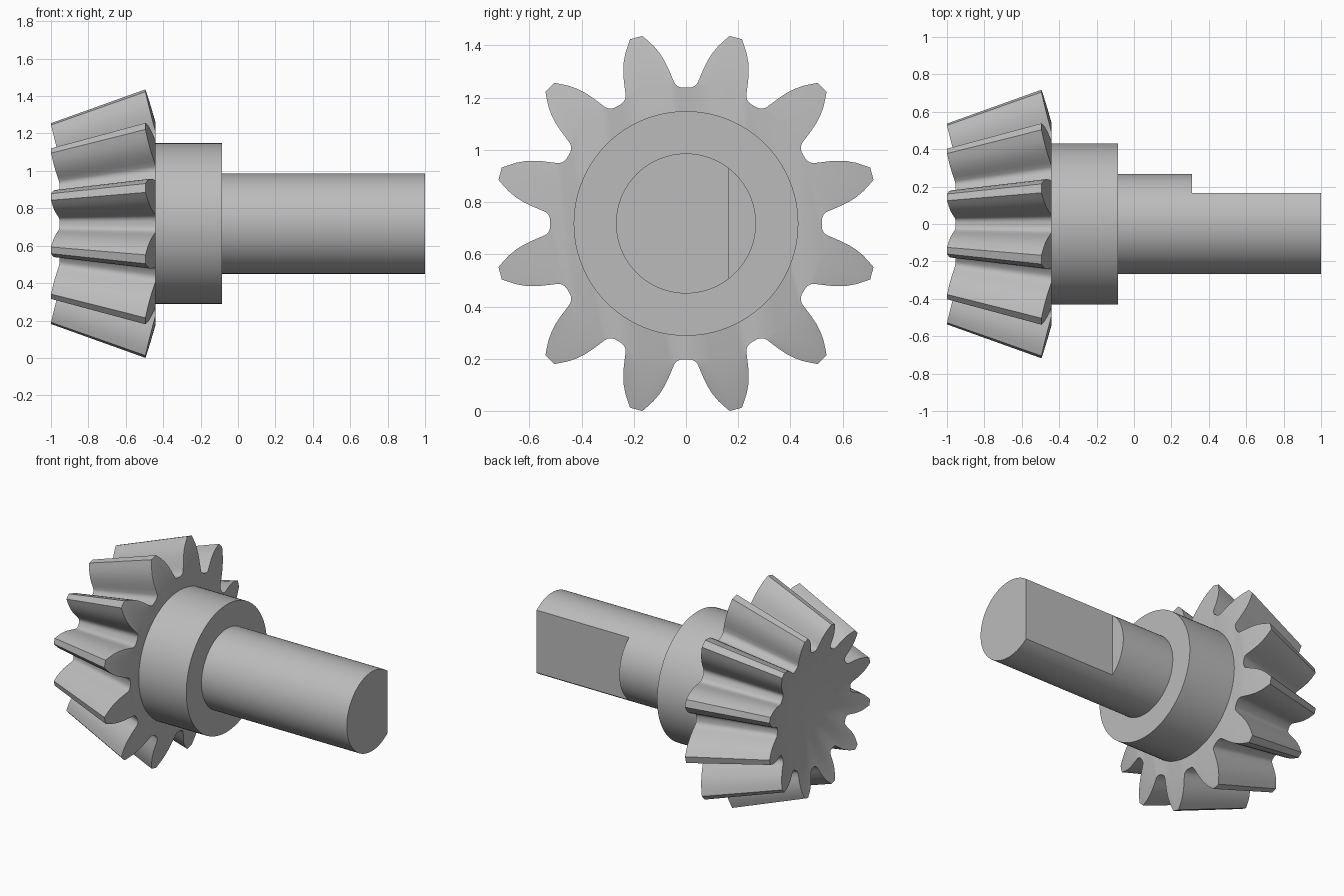
import bpy
import bmesh
from math import sin, cos, acos, radians, pi

if "Cube" in bpy.data.objects:
    bpy.data.objects.remove(bpy.data.objects["Cube"], do_unlink=True)

AXIS_Z = 0.718
TEETH = 12

steel = bpy.data.materials.new("grey steel")
steel.use_nodes = True
steel.diffuse_color = (0.5, 0.5, 0.5, 1)
steel.node_tree.nodes["Principled BSDF"].inputs["Base Color"].default_value = (0.5, 0.5, 0.5, 1)


def loft(name, rings):
    """Skin matching rings of (x, y, z) points; a one-point ring closes to a tip."""
    bm = bmesh.new()
    loops = [[bm.verts.new((x, y, z + AXIS_Z)) for x, y, z in ring] for ring in rings]
    for a, b in zip(loops, loops[1:]):
        n = max(len(a), len(b))
        for i in range(n):
            j = (i + 1) % n
            if len(a) == 1:
                bm.faces.new((a[0], b[i], b[j]))
            else:
                bm.faces.new((a[i], a[j], b[j], b[i]))
    for end in (loops[0], loops[-1]):
        if len(end) > 1:
            bm.faces.new(end)
    bmesh.ops.remove_doubles(bm, verts=bm.verts, dist=0.00005)
    bmesh.ops.recalc_face_normals(bm, faces=bm.faces)
    mesh = bpy.data.meshes.new(name)
    bm.to_mesh(mesh)
    bm.free()
    mesh.materials.append(steel)
    obj = bpy.data.objects.new(name, mesh)
    bpy.context.collection.objects.link(obj)
    bpy.ops.object.select_all(action="DESELECT")
    obj.select_set(True)
    bpy.context.view_layer.objects.active = obj
    bpy.ops.object.shade_smooth_by_angle(angle=radians(28))
    return obj


def circle(x, r, angles):
    return [(x, r * cos(a), r * sin(a)) for a in angles]


# Bevel pinion: half tooth as (radius, degrees from tooth centre), mirrored and repeated
half = [(0.737, 1.9), (0.715, 3.2), (0.69, 4.7), (0.66, 6.2), (0.63, 7.4), (0.60, 8.4),
        (0.57, 9.3), (0.54, 10.3), (0.53, 11.1), (0.523, 12.2), (0.52, 13.5)]
tooth = [(r, -a) for r, a in reversed(half)] + half
outline = [(r, radians(a + (k + 0.5) * 360 / TEETH)) for k in range(TEETH) for r, a in tooth]

HUB_R, HUB_X = 0.54, -0.44
SLOPE = 0.279       # back cone, x per unit of radius
APEX = -2.497       # where all the tooth lines meet
SCALE = 0.748       # small end relative to large end


def cone_x(r):
    return HUB_X - (r - HUB_R) * SLOPE


def small_x(r):
    return APEX + (cone_x(r) - APEX) * SCALE


small_end = [(small_x(r), r * SCALE * cos(a), r * SCALE * sin(a)) for r, a in outline]
large_end = [(min(cone_x(r), HUB_X), r * cos(a), r * sin(a)) for r, a in outline]
hub_edge = [(HUB_X, min(r, HUB_R) * cos(a), min(r, HUB_R) * sin(a)) for r, a in outline]
loft("pinion_teeth", [[(small_x(0), 0, 0)], small_end, large_end, hub_edge])

# Collar behind the pinion
full_turn = [2 * pi * i / 96 for i in range(96)]
loft("collar", [circle(-0.5, 0.43, full_turn), circle(-0.085, 0.43, full_turn)])

# Shaft with a flat milled along its far end
SHAFT_R, FLAT_Y = 0.268, 0.165
corner = acos(FLAT_Y / SHAFT_R)
shaft_angles = sorted(full_turn + [corner, 2 * pi - corner])


def milled(x):
    return [(x, min(y, FLAT_Y), z) for x, y, z in circle(x, SHAFT_R, shaft_angles)]


loft("shaft", [circle(-0.2, SHAFT_R, shaft_angles), circle(0.31, SHAFT_R, shaft_angles),
               milled(0.31), milled(1.0)])
